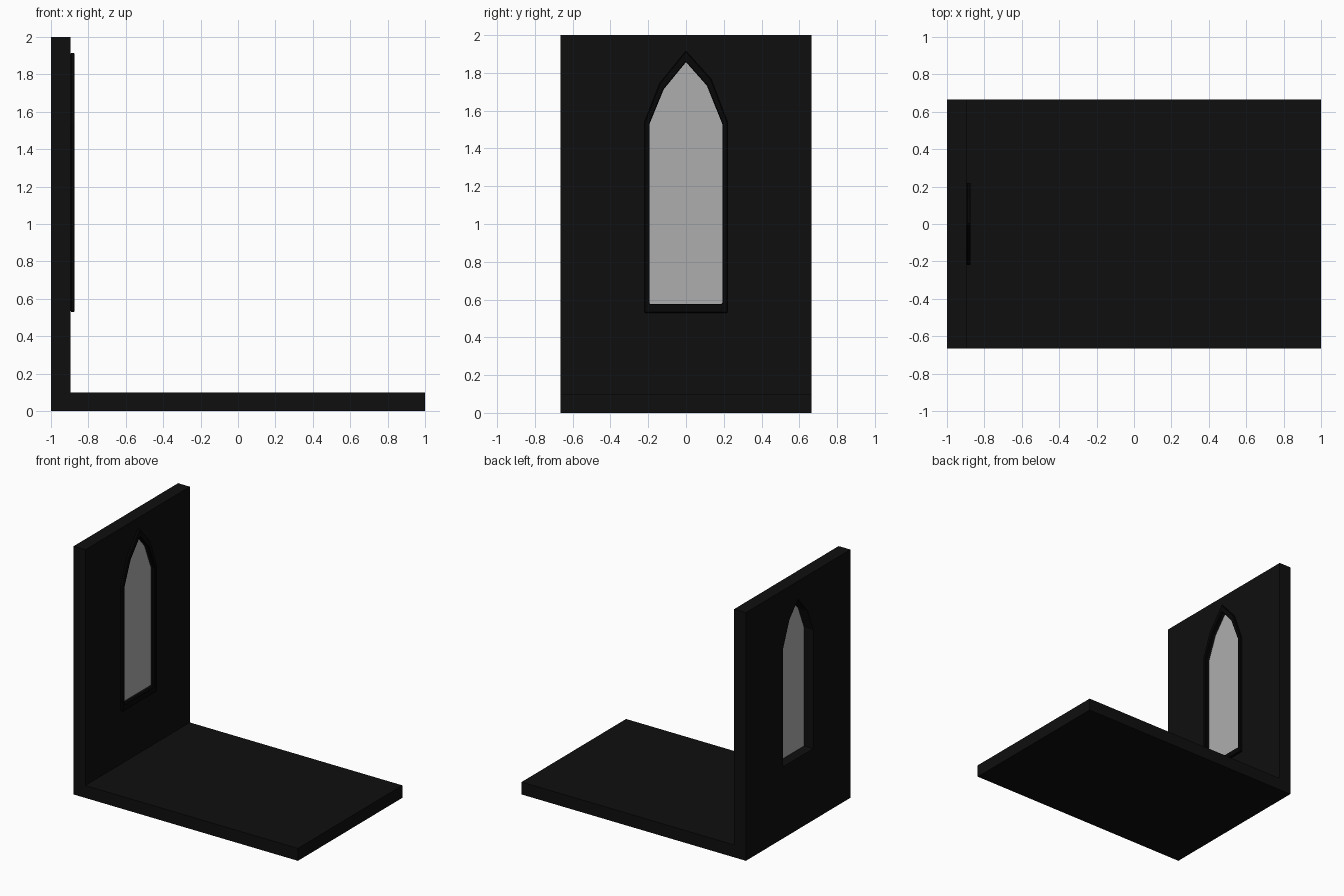
import bpy
import bmesh

default = bpy.data.objects.get("Cube")
if default:
    bpy.data.objects.remove(default, do_unlink=True)


def material(name, value):
    mat = bpy.data.materials.new(name)
    mat.use_nodes = True
    colour = (value, value, value, 1)
    mat.diffuse_color = colour
    mat.node_tree.nodes["Principled BSDF"].inputs["Base Color"].default_value = colour
    return mat


def plate(name, loops, x_back, x_front, mat, bevel=0):
    """Fill y-z outlines (later ones are holes) and extrude them along x."""
    bm = bmesh.new()
    edges = []
    for loop in loops:
        verts = [bm.verts.new((x_back, y, z)) for y, z in loop]
        edges += [bm.edges.new((v, verts[i - 1])) for i, v in enumerate(verts)]
    bmesh.ops.triangle_fill(bm, use_beauty=True, edges=edges)
    grown = bmesh.ops.extrude_face_region(bm, geom=bm.faces[:], use_keep_orig=True)
    moved = [g for g in grown["geom"] if isinstance(g, bmesh.types.BMVert)]
    bmesh.ops.translate(bm, verts=moved, vec=(x_front - x_back, 0, 0))
    bmesh.ops.recalc_face_normals(bm, faces=bm.faces[:])
    mesh = bpy.data.meshes.new(name)
    bm.to_mesh(mesh)
    bm.free()
    obj = bpy.data.objects.new(name, mesh)
    bpy.context.collection.objects.link(obj)
    mesh.materials.append(mat)
    if bevel:
        mod = obj.modifiers.new("Soft edges", "BEVEL")
        mod.width = bevel
        mod.segments = 1
        mod.limit_method = "ANGLE"
    return obj


def rectangle(half_width, bottom, top):
    return [(-half_width, bottom), (half_width, bottom),
            (half_width, top), (-half_width, top)]


stone = material("black stone", 0.0045)
trim = material("black trim", 0.002)
glass = material("grey glass", 0.42)

# Pointed-arch outlines
opening = [(-0.193, 0.577), (0.192, 0.577), (0.192, 1.53),
           (0.11, 1.733), (0, 1.857), (-0.118, 1.713), (-0.193, 1.53)]
surround = [(-0.22, 0.53), (0.22, 0.53), (0.22, 1.54),
            (0.135, 1.765), (0, 1.917), (-0.14, 1.745), (-0.22, 1.54)]

# Slabs
HALF_DEPTH = 0.665
WALL_FACE = -0.895
plate("wall", [rectangle(HALF_DEPTH, 0, 2), opening], -1, WALL_FACE, stone)
plate("floor", [rectangle(HALF_DEPTH, 0, 0.1)], WALL_FACE, 1, stone)

# Window
plate("window_frame", [surround, opening], WALL_FACE, -0.873, trim, bevel=0.004)
plate("window_pane", [opening], -0.918, -0.912, glass)
